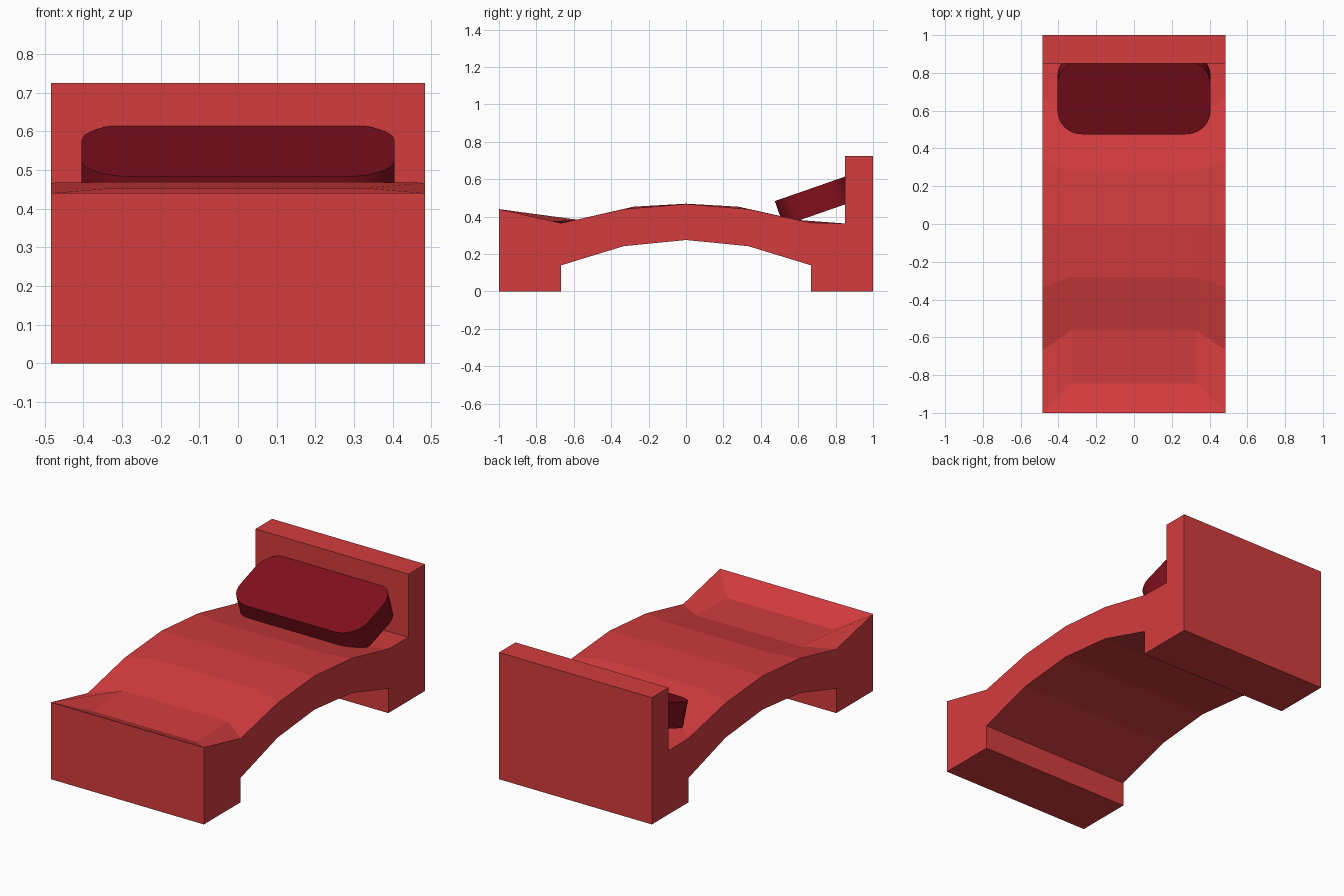
import bpy, bmesh
from math import radians, sin, cos, pi
from mathutils import Matrix

if "Cube" in bpy.data.objects:
    bpy.data.objects.remove(bpy.data.objects["Cube"])

W, INNER = 0.484, 0.33


def material(name, color):
    m = bpy.data.materials.new(name)
    m.diffuse_color = (*color, 1)
    m.use_nodes = True
    m.node_tree.nodes["Principled BSDF"].inputs["Base Color"].default_value = m.diffuse_color
    return m


def add_object(name, bm, mat):
    bmesh.ops.recalc_face_normals(bm, faces=bm.faces)
    me = bpy.data.meshes.new(name)
    bm.to_mesh(me)
    bm.free()
    me.materials.append(mat)
    ob = bpy.data.objects.new(name, me)
    bpy.context.collection.objects.link(ob)
    return ob


red = material("red", (0.65, 0.045, 0.048))
dark_red = material("dark red", (0.22, 0.005, 0.012))

# Arched bed body: side outline, plus a slightly raised inner top strip
top = [(-1, .44), (-.667, .365), (-.333, .44), (0, .467), (.333, .44), (.667, .367), (.85, .363)]
inner = [(-.845, .372), (-.563, .381), (-.28, .453), (0, .469), (.28, .453), (.563, .385), (.85, .363)]
under = [(.85, 0), (.667, 0), (.667, .14), (.333, .242), (0, .275),
         (-.333, .242), (-.667, .14), (-.667, 0), (-1, 0)]
bm = bmesh.new()


def row(x, pts):
    return [bm.verts.new((x, y, z)) for y, z in pts]


def bridge(a, b):
    for i in range(len(a) - 1):
        bm.faces.new((a[i], a[i + 1], b[i + 1], b[i]))


tl, il, ir, tr = row(-W, top), row(-INNER, inner), row(INNER, inner), row(W, top)
ul, ur = row(-W, under), row(W, under)
bridge(tl, il)
bridge(il, ir)
bridge(ir, tr)
bridge(ul + tl[:1], ur + tr[:1])
bm.faces.new((tl[0], tr[0], ir[0], il[0]))
bm.faces.new((tl[-1], il[-1], ir[-1], tr[-1], ur[0], ul[0]))
bm.faces.new(tl + ul)
bm.faces.new(tr + ur)
add_object("bed_body", bm, red)

# Headboard with the back leg
bm = bmesh.new()
bmesh.ops.create_cube(bm, size=1, matrix=Matrix.Translation((0, .925, .3625))
                      @ Matrix.Diagonal((2 * W, .15, .725, 1)))
add_object("headboard", bm, red)

# Pillow: rounded slab leaning into the headboard
bm = bmesh.new()
length, half, rad, thick, seg = .41, .405, .13, .14, 8
outline = []
for k, (cx, cy) in enumerate([(half - rad, length - rad), (rad - half, length - rad),
                              (rad - half, rad), (half - rad, rad)]):
    for i in range(seg + 1):
        a = (k + i / seg) * pi / 2
        outline.append(bm.verts.new((cx + rad * cos(a), cy + rad * sin(a), 0)))
face = bm.faces.new(outline)
ext = bmesh.ops.extrude_face_region(bm, geom=[face])
bmesh.ops.translate(bm, vec=(0, 0, -thick),
                    verts=[v for v in ext["geom"] if isinstance(v, bmesh.types.BMVert)])
if not face.is_valid or len(bm.faces) == 4 * (seg + 1) + 1:
    bm.faces.new(outline)
bmesh.ops.transform(bm, verts=bm.verts, matrix=Matrix.Translation((0, .475, .483))
                    @ Matrix.Rotation(radians(19.2), 4, 'X'))
pillow = add_object("pillow", bm, dark_red)
bpy.context.view_layer.objects.active = pillow
pillow.select_set(True)
bpy.ops.object.shade_smooth_by_angle(angle=radians(30))
